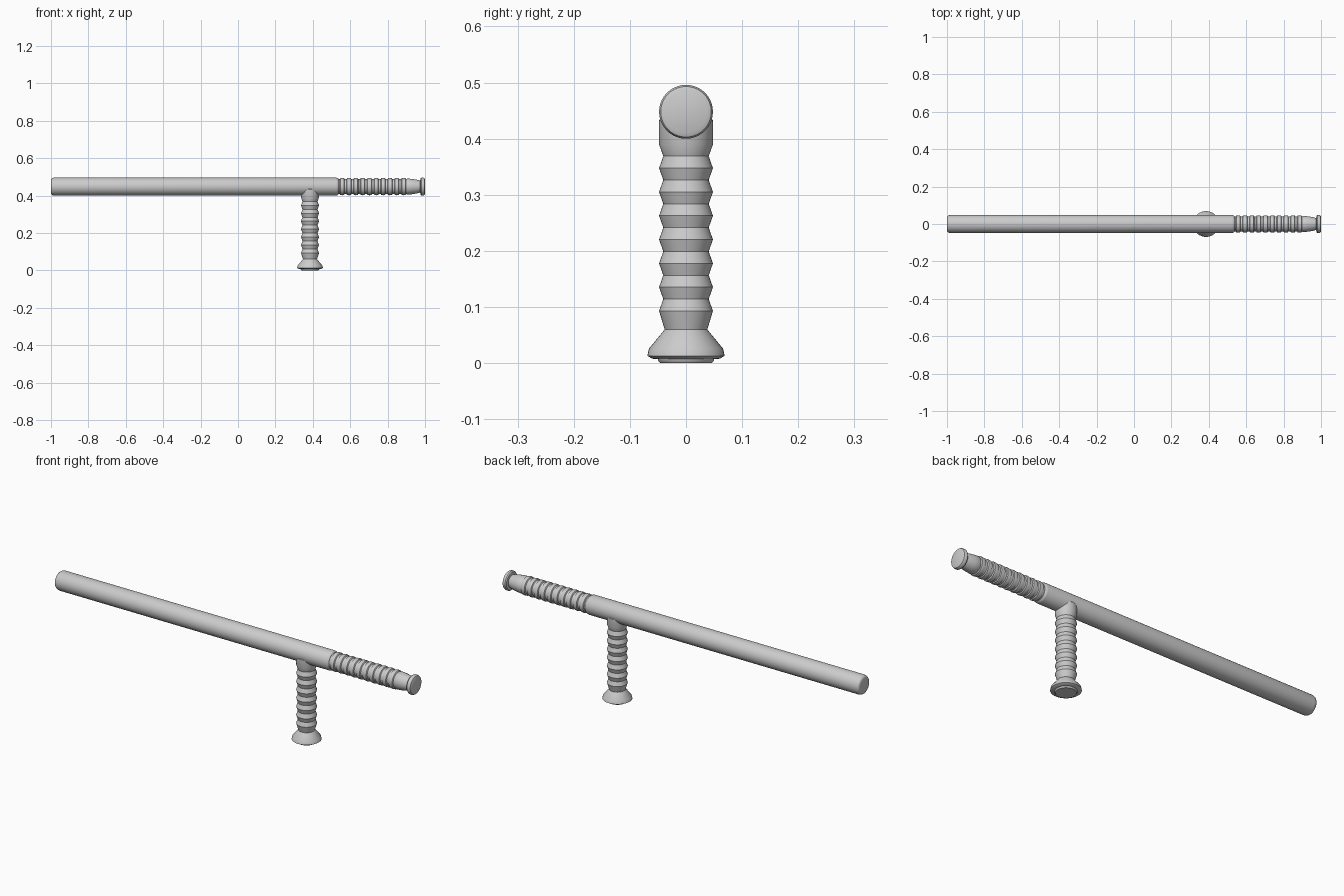
import bpy, bmesh, math
from mathutils import Matrix

if "Cube" in bpy.data.objects:
    bpy.data.objects.remove(bpy.data.objects["Cube"])


def lathe(name, profile, matrix, sides=40):
    """Revolve (position, radius) pairs about local z, with closed ends."""
    bm = bmesh.new()
    rings = []
    for h, r in profile:
        rings.append([bm.verts.new((r * math.cos(2 * math.pi * i / sides),
                                    r * math.sin(2 * math.pi * i / sides), h))
                      for i in range(sides)])
    for a, b in zip(rings, rings[1:]):
        for i in range(sides):
            j = (i + 1) % sides
            bm.faces.new((a[i], a[j], b[j], b[i]))
    bm.faces.new(rings[0][::-1])
    bm.faces.new(rings[-1])
    mesh = bpy.data.meshes.new(name)
    bm.to_mesh(mesh)
    bm.free()
    ob = bpy.data.objects.new(name, mesh)
    ob.matrix_world = matrix
    bpy.context.collection.objects.link(ob)
    bpy.ops.object.select_all(action='DESELECT')
    ob.select_set(True)
    bpy.context.view_layer.objects.active = ob
    bpy.ops.object.shade_smooth_by_angle(angle=math.radians(35))
    return ob


along_x = Matrix.Translation((0, 0, 0.448)) @ Matrix.Rotation(math.pi / 2, 4, 'Y')

# Long plain shaft with softened ends
lathe("shaft", [(-1.0, 0.037), (-0.998, 0.042), (-0.992, 0.046), (-0.982, 0.048),
                (0.525, 0.048), (0.533, 0.046), (0.538, 0.041)], along_x)

# Ribbed rear grip, tapering to a neck with a flared end cap
grip = [(0.53, 0.039)]
for i in range(10):
    x = 0.557 + 0.0365 * i
    grip += [(x - 0.013, 0.040), (x - 0.010, 0.045), (x, 0.0465),
             (x + 0.010, 0.045), (x + 0.013, 0.040)]
grip += [(0.905, 0.043), (0.93, 0.041), (0.955, 0.037), (0.974, 0.032),
         (0.976, 0.044), (0.981, 0.048), (0.991, 0.048), (0.997, 0.045), (1.0, 0.038)]
lathe("rear_grip", grip, along_x)

# Side handle: flared foot, wavy grip, top merging into the shaft
handle = [(0.0, 0.046), (0.003, 0.049), (0.007, 0.050), (0.008, 0.060),
          (0.013, 0.069), (0.026, 0.066), (0.060, 0.038), (0.093, 0.048)]
step = (0.390 - 0.093) / 7
for i in range(7):
    z = 0.093 + step * i
    handle += [(z + step * 0.5, 0.0405), (z + step, 0.048)]
handle += [(0.432, 0.0485), (0.438, 0.044)]
lathe("side_handle", handle, Matrix.Translation((0.385, 0, 0)))
